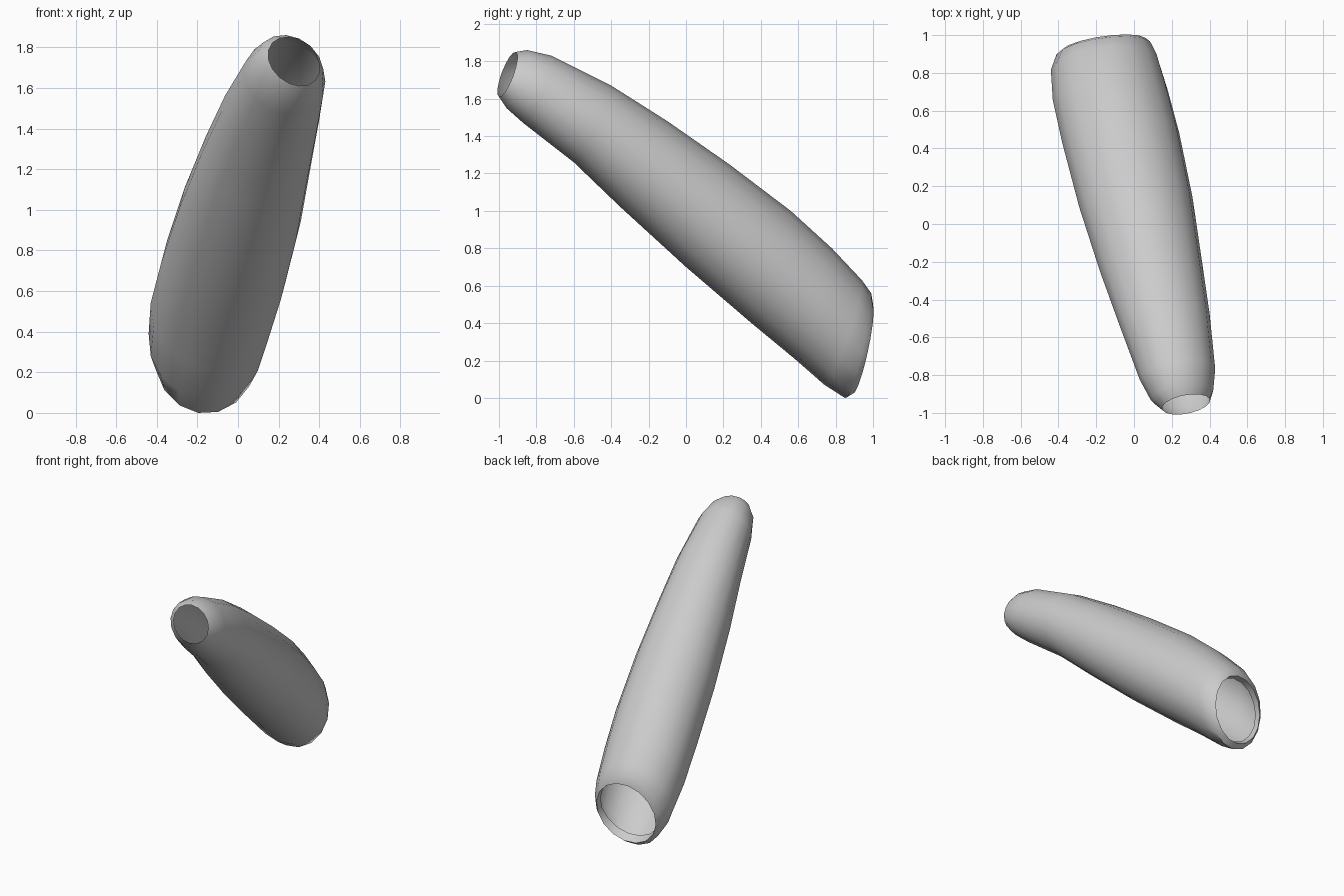
import bpy
import bmesh
import math
from mathutils import Vector

SIDES = 16

# Cross-sections from cuff to shoulder:
# lower (y, z), upper (y, z), x range
SECTIONS = [
    ((-1.0, 1.61), (-.91, 1.85), (.15, .40)),
    ((-.96, 1.55), (-.85, 1.86), (.09, .42)),
    ((-.87, 1.47), (-.72, 1.83), (.03, .43)),
    ((-.6, 1.26), (-.4, 1.67), (-.08, .40)),
    ((-.35, 1.02), (-.1, 1.48), (-.18, .36)),
    ((0, .70), (.23, 1.25), (-.29, .31)),
    ((.35, .4), (.56, 1.0), (-.38, .24)),
    ((.58, .21), (.78, .8), (-.43, .18)),
    ((.74, .07), (.94, .63), (-.44, .13)),
    ((.85, 0), (.99, .56), (-.41, .09)),
    # Hem turned into the shoulder opening
    ((.89, .03), (1.0, .5), (-.38, .06)),
    ((.84, .07), (.95, .5), (-.38, .06)),
]


def section_frame(section, t):
    """Centre, upward half-axis and sideways half-axis of one section."""
    (y0, z0), (y1, z1), (x0, x1) = section
    centre = Vector((x0 + x1, y0 + y1, z0 + z1)) / 2
    lean = -.025 + .075 * t
    up = Vector((lean, (y1 - y0) / 2, (z1 - z0) / 2))
    side = Vector(((x1 - x0) / 2, .03 - .01 * t, -.01 - .04 * t))
    return centre, up, side


def add_ring(bm, section, t):
    centre, up, side = section_frame(section, t)
    ring = []
    for i in range(SIDES):
        a = math.tau * i / SIDES
        ring.append(bm.verts.new(centre + up * math.cos(a) + side * math.sin(a)))
    return ring


def loft(name, sections, material):
    bm = bmesh.new()
    last = len(sections) - 1
    rings = [add_ring(bm, s, i / last) for i, s in enumerate(sections)]
    for a, b in zip(rings, rings[1:]):
        for i in range(SIDES):
            j = (i + 1) % SIDES
            bm.faces.new((a[i], a[j], b[j], b[i]))
    bmesh.ops.recalc_face_normals(bm, faces=bm.faces)
    mesh = bpy.data.meshes.new(name)
    bm.to_mesh(mesh)
    bm.free()
    mesh.materials.append(material)
    obj = bpy.data.objects.new(name, mesh)
    bpy.context.collection.objects.link(obj)
    return obj


def flat_material(name, colour):
    mat = bpy.data.materials.new(name)
    mat.use_nodes = True
    mat.diffuse_color = colour
    mat.node_tree.nodes["Principled BSDF"].inputs["Base Color"].default_value = colour
    return mat


cube = bpy.data.objects.get("Cube")
if cube:
    bpy.data.objects.remove(cube, do_unlink=True)

# Open tapering sleeve
grey = flat_material("light_grey", (.6, .6, .6, 1))
sleeve = loft("sleeve", SECTIONS, grey)

bpy.context.view_layer.objects.active = sleeve
sleeve.select_set(True)
bpy.ops.object.shade_smooth_by_angle(angle=math.radians(50))
